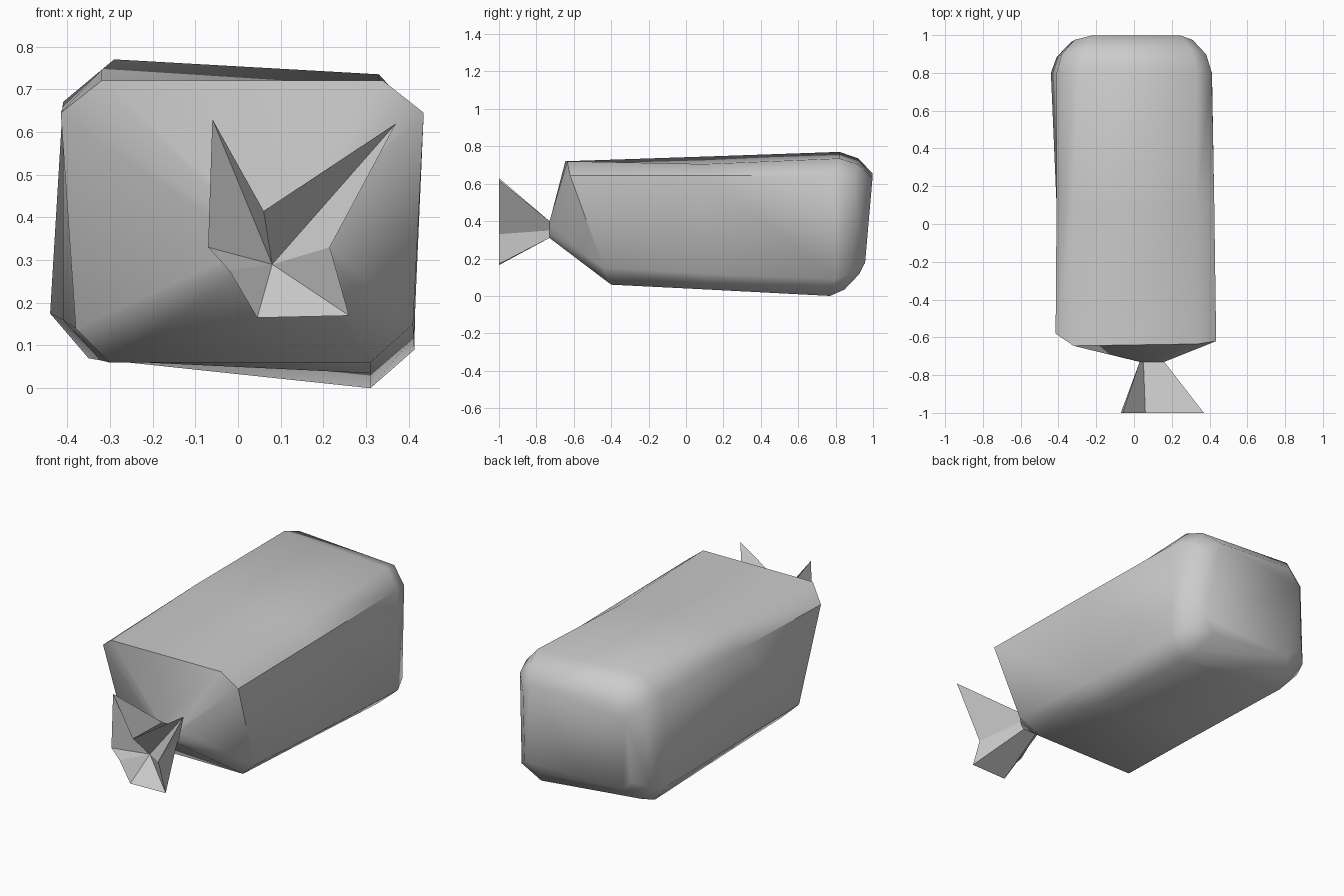
import bpy, bmesh, math
from mathutils import Vector

if "Cube" in bpy.data.objects:
    bpy.data.objects.remove(bpy.data.objects["Cube"])


def build(name, rings, start_tip=None, cap_start=False, cap_end=False, smooth=None):
    """Bridge equal-sized closed rings into one skin."""
    bm = bmesh.new()
    loops = [[bm.verts.new(p) for p in r] for r in rings]
    n = len(loops[0])
    for a, b in zip(loops, loops[1:]):
        for i in range(n):
            j = (i + 1) % n
            bm.faces.new((a[i], a[j], b[j], b[i]))
    if start_tip:
        tip = bm.verts.new(start_tip)
        for i in range(n):
            bm.faces.new((tip, loops[0][(i + 1) % n], loops[0][i]))
    if cap_start:
        bm.faces.new(loops[0])
    if cap_end:
        bm.faces.new(loops[-1])
    bmesh.ops.recalc_face_normals(bm, faces=bm.faces)
    mesh = bpy.data.meshes.new(name)
    bm.to_mesh(mesh)
    bm.free()
    ob = bpy.data.objects.new(name, mesh)
    bpy.context.collection.objects.link(ob)
    if smooth:
        bpy.ops.object.select_all(action='DESELECT')
        bpy.context.view_layer.objects.active = ob
        ob.select_set(True)
        bpy.ops.object.shade_smooth_by_angle(angle=math.radians(smooth))
    return ob


def inset(ring, center, sx, sz, dy):
    """Shrink a ring about (x, z); push it back, a little less at the bottom."""
    return [(center[0] + (x - center[0]) * sx,
             y + dy + 0.03 * (z - 0.4),
             center[1] + (z - center[1]) * sz) for x, y, z in ring]


# Octagonal sections of the sack, ordered from top left clockwise
front = [(-.32, -.645, .72), (.34, -.635, .72), (.435, -.62, .645), (.41, -.44, .15),
         (.31, -.40, .06), (-.30, -.40, .06), (-.38, -.44, .14), (-.415, -.58, .645)]
middle = [(-.32, .1, .745), (.33, .1, .705), (.425, .1, .645), (.412, .1, .12),
          (.31, .1, .035), (-.32, .1, .065), (-.41, .1, .16), (-.41, .1, .66)]
back = [(-.29, .82, .77), (.33, .82, .735), (.412, .80, .645), (.413, .80, .09),
        (.31, .77, .0), (-.35, .77, .07), (-.44, .80, .175), (-.41, .80, .67)]
c = (-.01, .385)
back_round = inset(back, c, .93, .91, .09)
back_face = inset(back, c, .76, .70, .167)

# Pinched neck where the sack is tied
neck = [(.035, -.73, .395), (.15, -.73, .40), (.16, -.73, .38), (.16, -.73, .335),
        (.14, -.73, .31), (.06, -.73, .31), (.035, -.73, .33), (.03, -.73, .37)]
build("sack_body", [neck, front, middle, back, back_round, back_face],
      cap_start=True, cap_end=True, smooth=50)

# Flared loose end in front of the tie, with a recessed mouth
rim = [(-.06, .63), (.06, .415), (.37, .62), (.215, .33),
       (.26, .17), (.045, .165), (-.02, .275), (-.07, .33)]
tie = [(.03, .39), (.05, .40), (.16, .40), (.155, .35),
       (.14, .31), (.06, .31), (.035, .33), (.03, .36)]
build("tied_end", [[(x, -1.0, z) for x, z in rim], [(x, -.73, z) for x, z in tie]],
      start_tip=(.08, -.88, .29))
